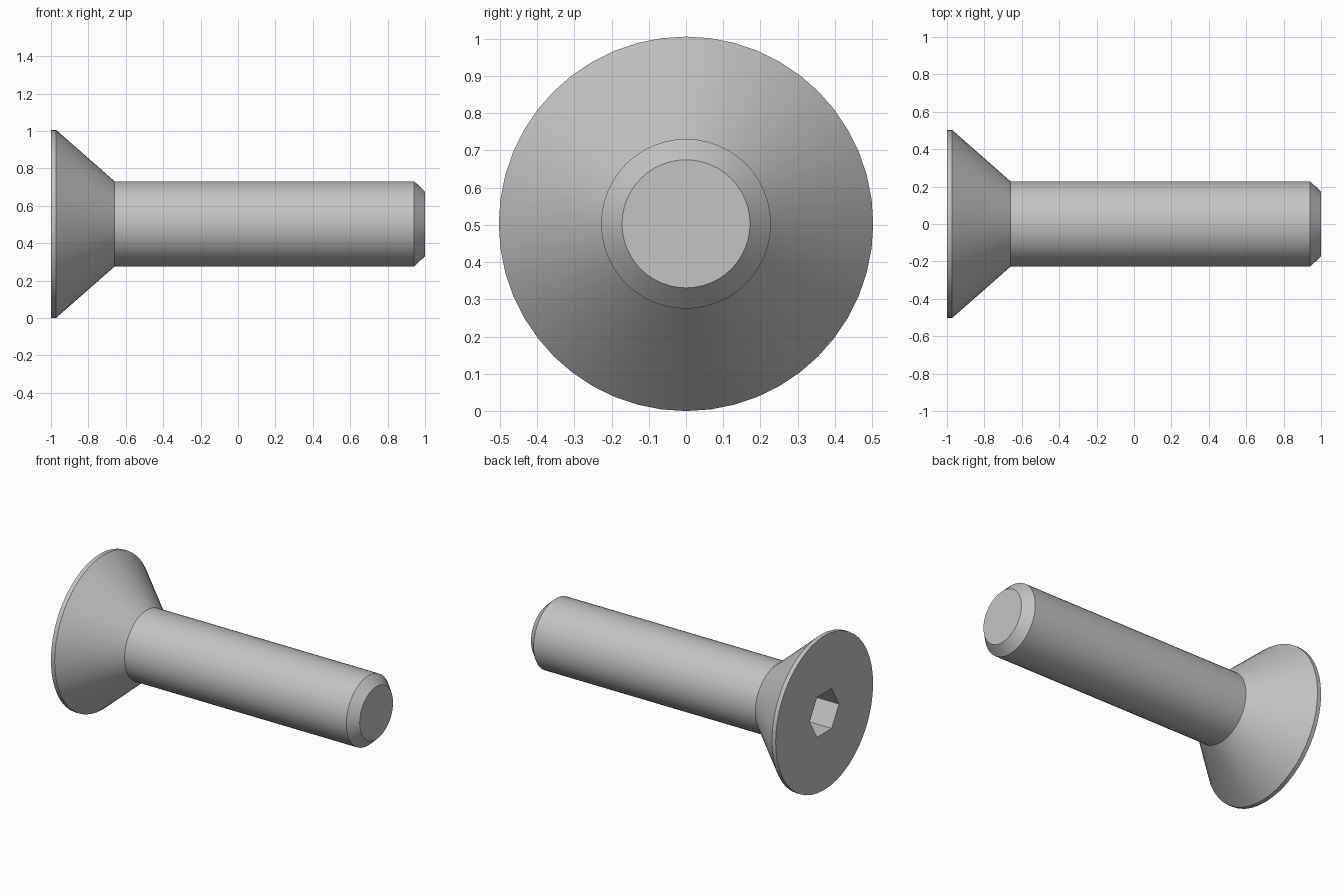
import bpy, bmesh, math

cube = bpy.data.objects.get("Cube")
if cube:
    bpy.data.objects.remove(cube, do_unlink=True)

SIDES = 48
AXIS_Z = 0.503

# Plain grey metal
steel = bpy.data.materials.new("grey steel")
steel.use_nodes = True
colour = (0.55, 0.55, 0.55, 1)
steel.diffuse_color = colour
steel.node_tree.nodes["Principled BSDF"].inputs["Base Color"].default_value = colour

bm = bmesh.new()


def ring(x, radius, sides=SIDES):
    """Closed loop of edges around the long axis."""
    verts = []
    for i in range(sides):
        a = 2 * math.pi * i / sides
        verts.append(bm.verts.new((x, radius * math.cos(a), radius * math.sin(a))))
    return [bm.edges.new((verts[i], verts[(i + 1) % sides])) for i in range(sides)]


def cap(loop):
    bmesh.ops.contextual_create(bm, geom=loop)


# Outer body: rim, countersunk cone, shank, chamfered tip
profile = [(-1, 0.503), (-0.973, 0.503), (-0.66, 0.228), (0.942, 0.228), (1, 0.172)]
body = [ring(x, r) for x, r in profile]
for a, b in zip(body, body[1:]):
    bmesh.ops.bridge_loops(bm, edges=a + b)
cap(body[-1])

# Hexagonal drive socket sunk into the head
mouth = ring(-1, 0.151, 6)
floor = ring(-0.8, 0.151, 6)
bmesh.ops.bridge_loops(bm, edges=mouth + floor)
cap(floor)

# Flat head face around the socket
bmesh.ops.triangle_fill(bm, edges=body[0] + mouth, use_beauty=True)
bmesh.ops.recalc_face_normals(bm, faces=bm.faces)

mesh = bpy.data.meshes.new("countersunk_screw")
bm.to_mesh(mesh)
bm.free()
mesh.materials.append(steel)
screw = bpy.data.objects.new("countersunk_screw", mesh)
screw.location.z = AXIS_Z
bpy.context.collection.objects.link(screw)

# Smooth round surfaces, crisp edges
bpy.ops.object.select_all(action="DESELECT")
screw.select_set(True)
bpy.context.view_layer.objects.active = screw
bpy.ops.object.shade_smooth_by_angle(angle=math.radians(30))
